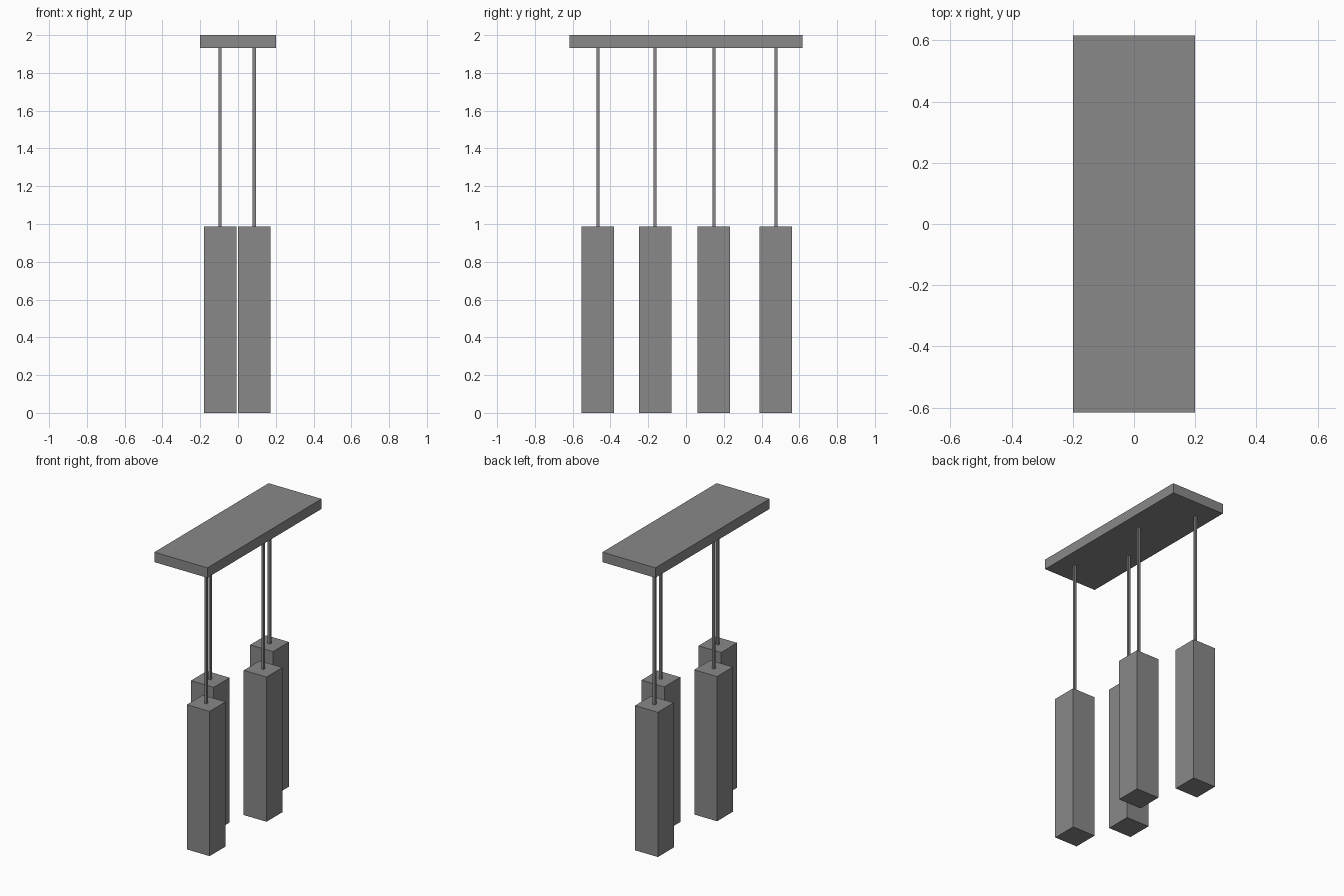
import bpy

default = bpy.data.objects.get("Cube")
if default:
    bpy.data.objects.remove(default, do_unlink=True)

# Single matte grey
grey = bpy.data.materials.new("matte_grey")
grey.use_nodes = True
colour = (0.25, 0.25, 0.25, 1)
grey.diffuse_color = colour
grey.node_tree.nodes["Principled BSDF"].inputs["Base Color"].default_value = colour


def box(name, x, y, bottom, top, width, depth):
    """Box centred on x, y, spanning bottom to top."""
    bpy.ops.mesh.primitive_cube_add(size=1, location=(x, y, (bottom + top) / 2))
    obj = bpy.context.object
    obj.name = name
    obj.scale = (width, depth, top - bottom)
    bpy.ops.object.transform_apply(location=False, rotation=False, scale=True)
    obj.data.materials.append(grey)
    return obj


PLATE_BOTTOM = 1.932
SHADE_TOP = 0.988
SHADE_WIDTH = 0.172
ROD_WIDTH = 0.016

# Ceiling plate
box("ceiling_plate", 0, 0, PLATE_BOTTOM, 2.0, 0.4, 1.232)

# Staggered pendants, each a square rod and a tall box shade
pendants = [(0.086, -0.466), (-0.095, -0.163), (0.086, 0.148), (-0.095, 0.476)]
for i, (x, y) in enumerate(pendants, 1):
    box(f"pendant_shade_{i}", x, y, 0, SHADE_TOP, SHADE_WIDTH, SHADE_WIDTH)
    box(f"hanging_rod_{i}", x, y, SHADE_TOP, PLATE_BOTTOM, ROD_WIDTH, ROD_WIDTH)
